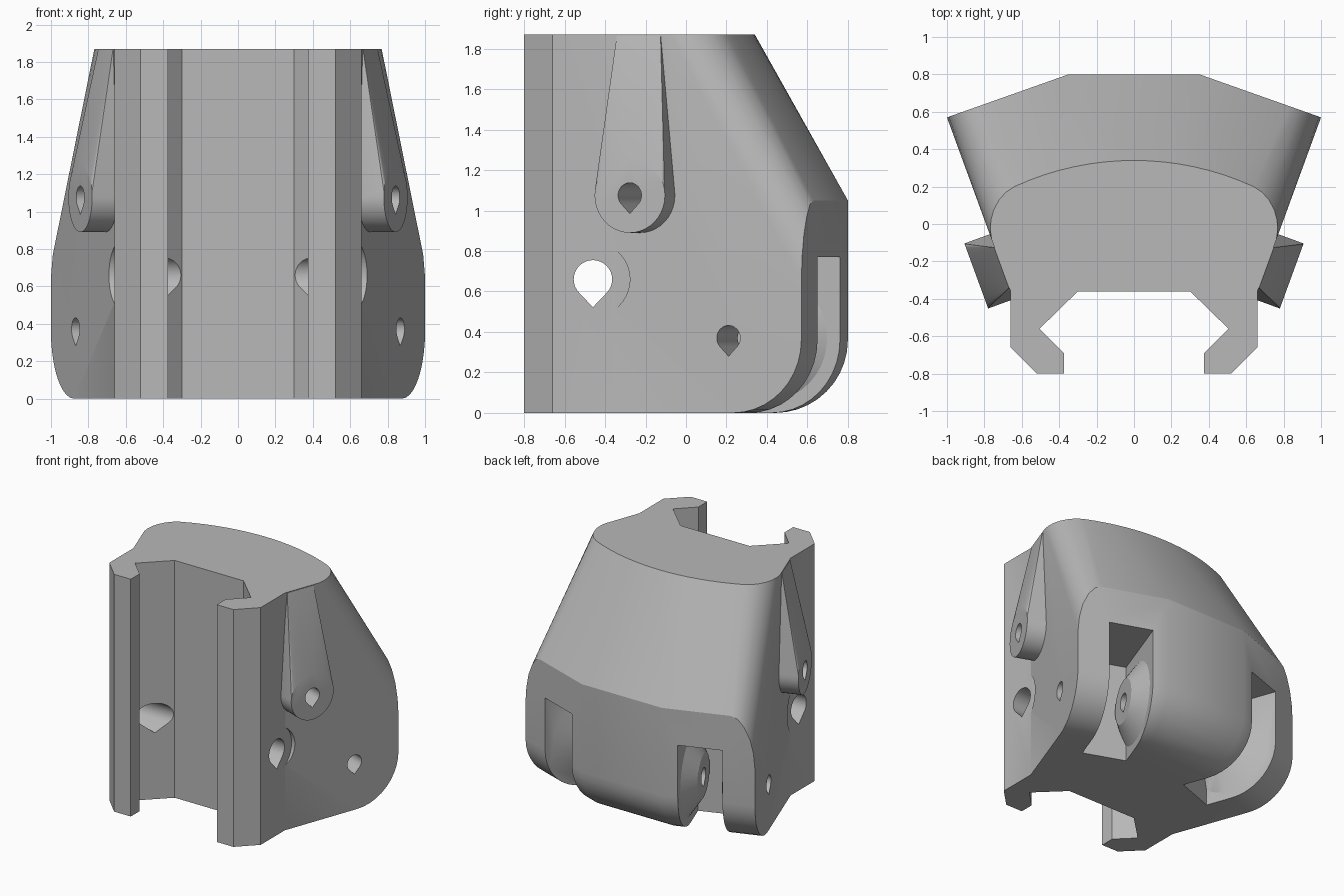
import bpy, bmesh, math
from mathutils import Vector

if "Cube" in bpy.data.objects:
    bpy.data.objects.remove(bpy.data.objects["Cube"])

grey = bpy.data.materials.new("light grey plastic")
grey.diffuse_color = (0.48, 0.48, 0.48, 1)
grey.use_nodes = True
grey.node_tree.nodes["Principled BSDF"].inputs["Base Color"].default_value = grey.diffuse_color

TOP = 1.87
# Frame of the slanted side wall: u runs along it to the rear, w points outward
BASE = Vector((0.66, -0.36, 0))
U = Vector((0.34, 0.93, 0)).normalized()
N = Vector((U.y, -U.x, 0))


def side(u, w, z):
    p = BASE + U * u + N * w
    return (p.x, p.y, z)


def flip(points, s):
    return [(s * x, y, z) for x, y, z in points]


def finish(name, bm):
    bmesh.ops.recalc_face_normals(bm, faces=bm.faces)
    mesh = bpy.data.meshes.new(name)
    bm.to_mesh(mesh)
    bm.free()
    mesh.materials.append(grey)
    ob = bpy.data.objects.new(name, mesh)
    bpy.context.collection.objects.link(ob)
    return ob


def hull(name, points):
    bm = bmesh.new()
    for p in sorted(set(points)):
        bm.verts.new(p)
    res = bmesh.ops.convex_hull(bm, input=bm.verts)
    loose = [g for g in set(res["geom_interior"]) | set(res["geom_unused"])
             if isinstance(g, bmesh.types.BMVert)]
    bmesh.ops.delete(bm, geom=loose, context='VERTS')
    bmesh.ops.dissolve_limit(bm, angle_limit=0.005, verts=bm.verts, edges=bm.edges)
    return finish(name, bm)


def prism(name, outline, z0, z1):
    bm = bmesh.new()
    face = bm.faces.new([bm.verts.new((x, y, z0)) for x, y in outline])
    ext = bmesh.ops.extrude_face_region(bm, geom=[face])
    bmesh.ops.translate(bm, vec=(0, 0, z1 - z0),
                        verts=[v for v in ext["geom"] if isinstance(v, bmesh.types.BMVert)])
    return finish(name, bm)


def circle(r, n=32, tear=False):
    pts = [(r * math.cos(2 * math.pi * i / n), r * math.sin(2 * math.pi * i / n)) for i in range(n)]
    return pts + [(0, -1.45 * r)] if tear else pts


def combine(target, other, op):
    mod = target.modifiers.new(op.lower(), 'BOOLEAN')
    mod.operation = op
    mod.solver = 'EXACT'
    mod.object = other
    bpy.context.view_layer.objects.active = target
    bpy.ops.object.modifier_apply(modifier=mod.name)
    bpy.data.objects.remove(other)


# Tapered main body: hull of rounded top outline and faceted lower rear
R = 1.53
half = [(x, 0.34 - R + math.sqrt(R * R - x * x), TOP) for x in [0.64 * i / 8 for i in range(9)]]
half += [(x, y, TOP) for x, y in [(0.685, 0.17), (0.722, 0.128), (0.75, 0.075),
                                  (0.765, 0.02), (0.768, -0.03), (0.762, -0.081)]]
half += [(0.66, -0.36, 0), (0.66, -0.36, TOP)]
FILLET = 0.36
for i in range(11):
    a = math.pi / 2 * i / 10
    d, z = FILLET * (1 - math.cos(a)), FILLET * (1 - math.sin(a))
    half += [(1 - U.x * d, 0.57 - U.y * d, z), (0.35 - 0.17 * d, 0.8 - d, z)]
for x, z in [(1, 0.65), (0.99, 0.77), (0.965, 0.88), (0.925, 0.97), (0.88, 1.03), (0.83, 1.05), (0.35, 1.05)]:
    half.append((x, 0.8 - (x - 0.35) * 0.3538, z))
body = hull("carriage_body", half + flip(half, -1))

AXIS_U, AXIS_Z = 0.607, 0.37      # rod pivot
MOUNT_U, MOUNT_Z = 0.14, 1.075    # side mount
SLOT_IN, SLOT_OUT = -0.572, -0.24

for s in (1, -1):
    # Rod slot open to rear and bottom
    slot = [side(u, w, z) for u in (0.42, 1.4) for w in (SLOT_IN, SLOT_OUT) for z in (-0.2, 0.77)]
    combine(body, hull("slot_cutter", flip(slot, s)), 'DIFFERENCE')

    # Conical pivot bosses on both slot walls
    for wall, tip in ((SLOT_IN, SLOT_IN + 0.09), (SLOT_OUT, SLOT_OUT - 0.06)):
        back = wall - (tip - wall) * 0.3
        cone = [side(AXIS_U + a, w, AXIS_Z + b)
                for r, w in ((0.31, back), (0.31, wall), (0.17, tip)) for a, b in circle(r, 40)]
        combine(body, hull("pivot_boss", flip(cone, s)), 'UNION')

    # Rail claw at the front
    claw = [(0.64, -0.3), (0.66, -0.36), (0.66, -0.66), (0.52, -0.8), (0.375, -0.8),
            (0.375, -0.69), (0.505, -0.56), (0.3, -0.36), (0.3, -0.3)]
    combine(body, prism("rail_claw", [(s * x, y) for x, y in claw], 0, TOP), 'UNION')

    # Side mount: round pad fading into the wall at the top
    pad = [side(MOUNT_U + a, w, MOUNT_Z + b) for w in (-0.12, 0.144) for a, b in circle(0.185, 40)]
    pad += [side(u, w, TOP - 0.005) for u in (0.02, 0.25) for w in (-0.12, 0.002)]
    combine(body, hull("side_mount", flip(pad, s)), 'UNION')

    # Teardrop holes through the mount and the pivot
    for u, z, deep in ((MOUNT_U, MOUNT_Z, -0.3), (AXIS_U, AXIS_Z, -0.8)):
        hole = [side(u + a, w, z + b) for w in (deep, 0.4) for a, b in circle(0.062, 24, True)]
        combine(body, hull("hole_cutter", flip(hole, s)), 'DIFFERENCE')

    # Cross bolt hole with counterbore
    bolt = [(x, -0.46 + a, 0.66 + b) for x in (0.1, 1.2) for a, b in circle(0.095, 32, True)]
    bore = [(x, -0.46 + a, 0.66 + b) for x in (0.661, 1.2) for a, b in circle(0.183, 40)]
    for pts in (bolt, bore):
        combine(body, hull("bolt_cutter", flip(pts, s)), 'DIFFERENCE')

# Smooth curved walls, keep hard edges
bpy.ops.object.select_all(action='DESELECT')
body.select_set(True)
bpy.context.view_layer.objects.active = body
bpy.ops.object.shade_smooth_by_angle(angle=math.radians(25))
